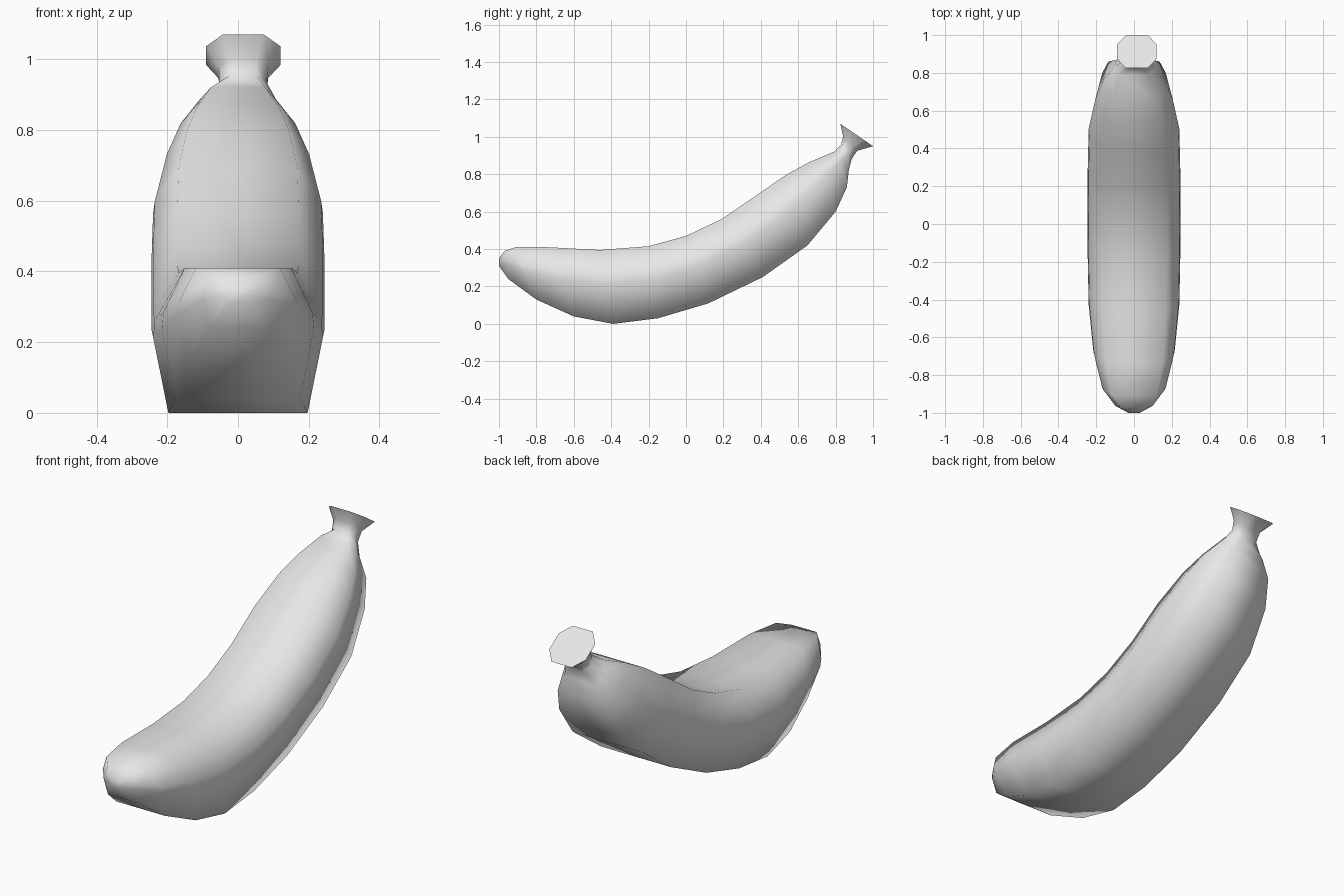
import bpy
import bmesh
from math import radians
from mathutils import Vector

default_cube = bpy.data.objects.get("Cube")
if default_cube:
    bpy.data.objects.remove(default_cube, do_unlink=True)


def make_material(name, colour):
    material = bpy.data.materials.new(name)
    material.use_nodes = True
    material.diffuse_color = colour
    material.node_tree.nodes["Principled BSDF"].inputs["Base Color"].default_value = colour
    return material


def add_ring(bm, top, bottom, half_width, shift, section):
    """Eight-sided ring spanning a slanted chord in the side plane."""
    top, bottom = Vector((shift, *top)), Vector((shift, *bottom))
    ring = []
    for across, up in section:
        point = bottom.lerp(top, up)
        point.x += across * half_width
        ring.append(bm.verts.new(point))
    return ring


def mirrored_section(right_half):
    return right_half + [(-across, up) for across, up in reversed(right_half)]


# Cross-sections, bottom to top: broad belly for the body, cut square for the stem
body_section = mirrored_section([(.82, 0), (1, .54), (.98, .66), (.7, 1)])
stem_section = mirrored_section([(.55, 0), (1, .28), (1, .72), (.55, 1)])

# Upper edge, lower edge and half width of each body ring, from tip to shoulder
body_rings = [
    ((-1, .35), (-1, .31), .03),
    ((-.97, .39), (-.95, .24), .1),
    ((-.91, .41), (-.8, .13), .17),
    ((-.74, .41), (-.6, .04), .215),
    ((-.46, .395), (-.39, 0), .24),
    ((-.2, .415), (-.15, .03), .245),
    ((0, .47), (.12, .11), .245),
    ((.19, .56), (.41, .25), .245),
    ((.38, .69), (.65, .42), .24),
    ((.54, .8), (.8, .6), .205),
    ((.66, .865), (.86, .73), .165),
    ((.79, .92), (.87, .82), .11),
]

# Narrow neck flaring out to the cut end
stem_rings = [
    ((.828, .955), (.885, .88), .066),
    ((.84, 1), (.915, .925), .07),
    ((.825, 1.07), (1, .95), .105),
]

bm = bmesh.new()
rings = [add_ring(bm, *ring, 0, body_section) for ring in body_rings]
rings += [add_ring(bm, *ring, .015, stem_section) for ring in stem_rings]

# Skin between neighbouring rings, then close both ends
for lower, upper in zip(rings, rings[1:]):
    for i in range(len(lower)):
        j = (i + 1) % len(lower)
        bm.faces.new((lower[i], lower[j], upper[j], upper[i]))
bm.faces.new(rings[0])
bm.faces.new(rings[-1])
bmesh.ops.recalc_face_normals(bm, faces=bm.faces)

mesh = bpy.data.meshes.new("banana")
bm.to_mesh(mesh)
bm.free()
mesh.materials.append(make_material("light grey", (.8, .8, .8, 1)))
banana = bpy.data.objects.new("banana", mesh)
bpy.context.collection.objects.link(banana)

# Smooth skin with a crisp rim around the cut stem
bpy.ops.object.select_all(action="DESELECT")
banana.select_set(True)
bpy.context.view_layer.objects.active = banana
bpy.ops.object.shade_smooth_by_angle(angle=radians(95))
